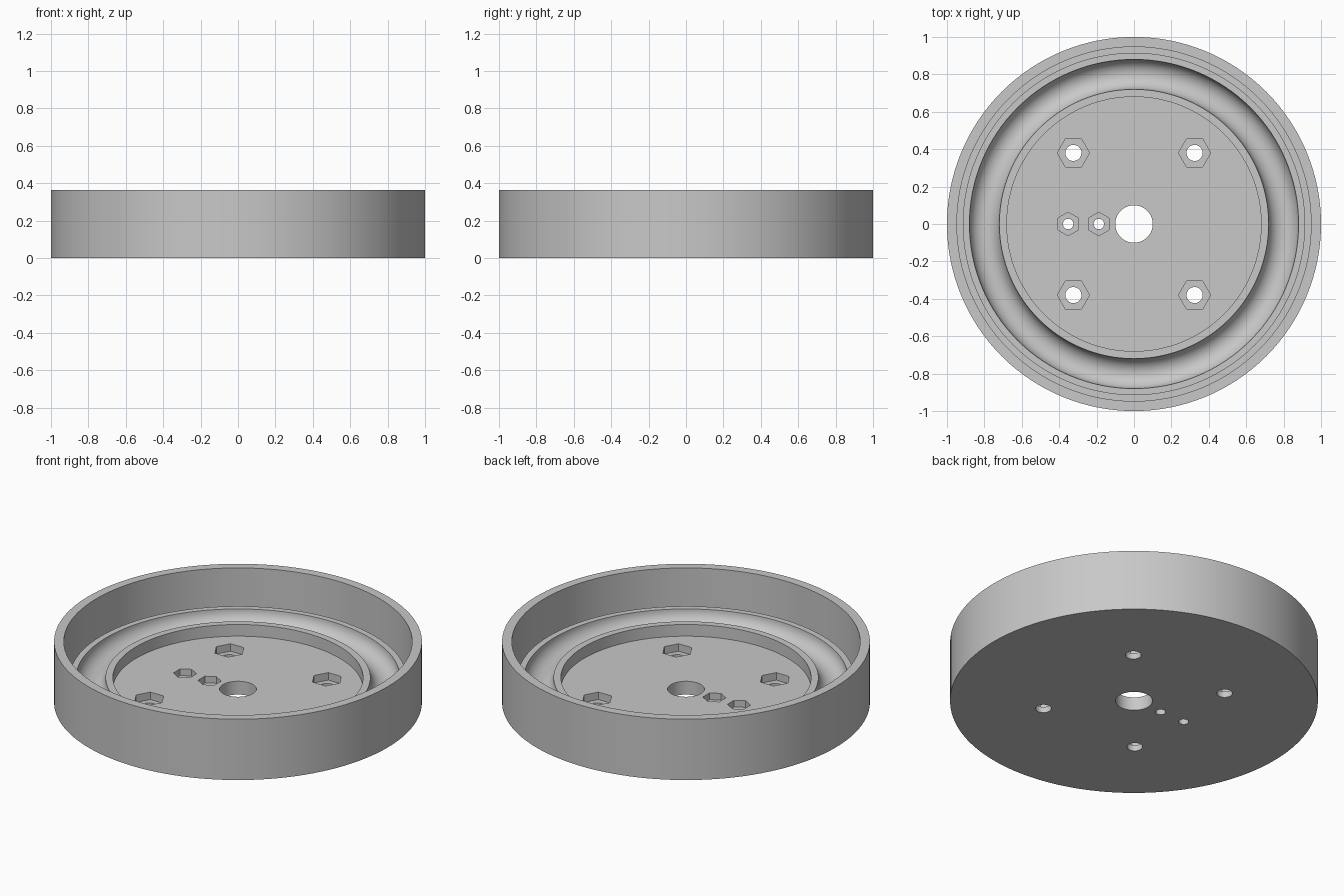
import bpy, bmesh
from math import cos, sin, pi, radians
from mathutils import Matrix, Vector

SEGMENTS = 128
HEIGHT, RACE_TOP, FLOOR = 0.365, 0.15, 0.08

cube = bpy.data.objects.get("Cube")
if cube:
    bpy.data.objects.remove(cube, do_unlink=True)

grey = bpy.data.materials.new("plain grey")
grey.use_nodes = True
colour = (0.58, 0.58, 0.58, 1)
grey.diffuse_color = colour
grey.node_tree.nodes["Principled BSDF"].inputs["Base Color"].default_value = colour


def add_object(name, bm):
    """Turn a bmesh into a named grey object."""
    bmesh.ops.recalc_face_normals(bm, faces=bm.faces)
    mesh = bpy.data.meshes.new(name)
    bm.to_mesh(mesh)
    bm.free()
    mesh.materials.append(grey)
    obj = bpy.data.objects.new(name, mesh)
    bpy.context.collection.objects.link(obj)
    return obj


def lathe(name, profile):
    """Spin a closed (radius, height) profile around z."""
    bm = bmesh.new()
    verts = [bm.verts.new((r, 0, z)) for r, z in profile]
    edges = [bm.edges.new((v, verts[i - 1])) for i, v in enumerate(verts)]
    bmesh.ops.spin(bm, geom=verts + edges, axis=(0, 0, 1), cent=(0, 0, 0),
                   angle=2 * pi, steps=SEGMENTS, use_merge=True)
    bmesh.ops.remove_doubles(bm, verts=bm.verts, dist=1e-5)
    return add_object(name, bm)


def cut_prism(target, x, y, radius, sides, bottom, top, turn=0):
    """Cut an upright prism out of the target; sides sets its roundness."""
    bm = bmesh.new()
    place = Matrix.Translation((x, y, (bottom + top) / 2)) @ Matrix.Rotation(turn, 4, "Z")
    base = [place @ Vector((radius * cos(2 * pi * i / sides),
                            radius * sin(2 * pi * i / sides),
                            (bottom - top) / 2)) for i in range(sides)]
    face = bm.faces.new([bm.verts.new(p) for p in base])
    lifted = bmesh.ops.extrude_face_region(bm, geom=[face])["geom"]
    bmesh.ops.translate(bm, vec=(0, 0, top - bottom),
                        verts=[v for v in lifted if isinstance(v, bmesh.types.BMVert)])
    cutter = add_object("cutter", bm)
    cutter.hide_render = True
    mod = target.modifiers.new("cut", "BOOLEAN")
    mod.operation, mod.solver, mod.object = "DIFFERENCE", "EXACT", cutter
    bpy.context.view_layer.objects.active = target
    bpy.ops.object.modifier_apply(modifier=mod.name)
    bpy.data.objects.remove(cutter, do_unlink=True)


# Round tray: bore, recessed floor, half-round ball race, moat and outer wall
race = [(0.80 - 0.08 * cos(pi * i / 18), RACE_TOP - 0.08 * sin(pi * i / 18))
        for i in range(19)]
profile = [(0.1, 0), (0.1, FLOOR), (0.68, FLOOR), (0.68, RACE_TOP)]
profile += race
profile += [(0.915, RACE_TOP), (0.915, FLOOR), (0.947, FLOOR),
            (0.947, HEIGHT), (1, HEIGHT), (1, 0)]
tray = lathe("bearing_tray", profile)

# Four large bolt holes with nut pockets, flats facing front and back
for x in (-0.324, 0.324):
    for y in (-0.38, 0.38):
        cut_prism(tray, x, y, 0.086, 6, 0.035, 0.12)
        cut_prism(tray, x, y, 0.043, 32, -0.05, 0.06)

# Two small bolt holes with nut pockets, corners facing front and back
for x in (-0.352, -0.188):
    cut_prism(tray, x, 0, 0.063, 6, 0.04, 0.12, turn=radians(30))
    cut_prism(tray, x, 0, 0.028, 24, -0.05, 0.06)

# Smooth round walls, crisp rims
bpy.ops.object.select_all(action="DESELECT")
tray.select_set(True)
bpy.context.view_layer.objects.active = tray
bpy.ops.object.shade_smooth_by_angle(angle=radians(30))
